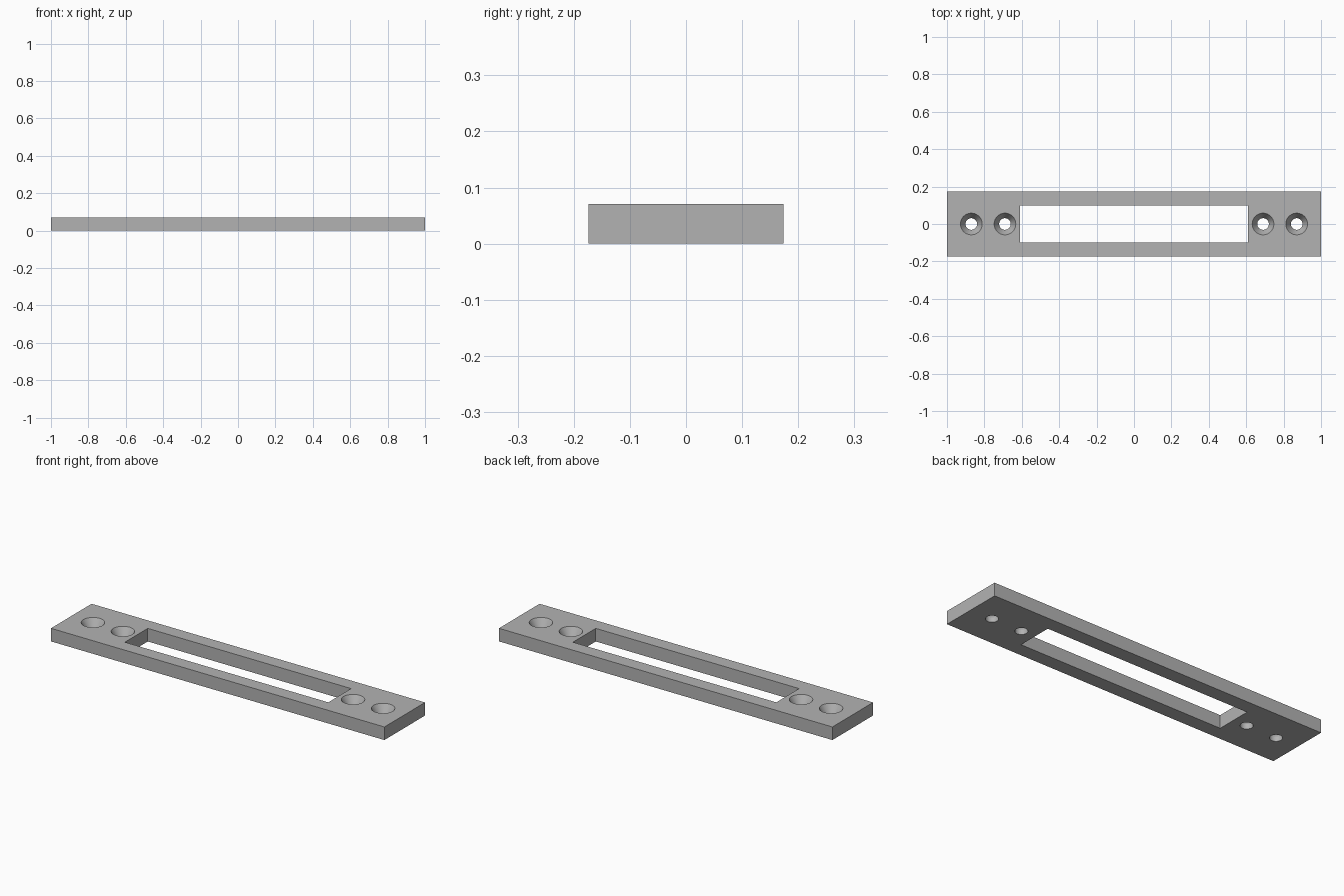
import bpy
import bmesh
import math
from mathutils import Matrix, Vector

LENGTH, WIDTH, THICK = 2.0, 0.348, 0.071
WINDOW_LENGTH, WINDOW_WIDTH = 1.22, 0.196
HOLE_R, SINK_R, SINK_DEPTH = 0.031, 0.058, 0.045

cube = bpy.data.objects.get("Cube")
if cube:
    bpy.data.objects.remove(cube, do_unlink=True)

grey = bpy.data.materials.new("plain grey")
grey.use_nodes = True
colour = (0.45, 0.45, 0.45, 1)
grey.diffuse_color = colour
grey.node_tree.nodes["Principled BSDF"].inputs["Base Color"].default_value = colour


def make_object(name, bm):
    bmesh.ops.recalc_face_normals(bm, faces=bm.faces)
    mesh = bpy.data.meshes.new(name)
    bm.to_mesh(mesh)
    bm.free()
    mesh.materials.append(grey)
    obj = bpy.data.objects.new(name, mesh)
    bpy.context.collection.objects.link(obj)
    return obj


def make_box(name, size):
    bm = bmesh.new()
    bmesh.ops.create_cube(bm, size=1)
    bmesh.ops.scale(bm, vec=Vector(size), verts=bm.verts)
    bmesh.ops.translate(bm, vec=(0, 0, THICK / 2), verts=bm.verts)
    return make_object(name, bm)


def make_screw_cutter(name, x):
    """Straight hole opening into a cone, carried past both plate faces."""
    slope = (SINK_R - HOLE_R) / SINK_DEPTH
    over = 0.02
    profile = [(HOLE_R, -over), (HOLE_R, THICK - SINK_DEPTH),
               (SINK_R + slope * over, THICK + over)]
    bm = bmesh.new()
    sides = 48
    rings = []
    for r, z in profile:
        ring = bmesh.ops.create_circle(bm, segments=sides, radius=r,
                                       matrix=Matrix.Translation((x, 0, z)))
        rings.append(ring["verts"])
    for low, high in zip(rings, rings[1:]):
        for i in range(sides):
            j = (i + 1) % sides
            bm.faces.new((low[i], low[j], high[j], high[i]))
    bm.faces.new(rings[0])
    bm.faces.new(rings[-1])
    return make_object(name, bm)


# Flat plate with a long central window and two countersunk holes at each end
plate = make_box("slotted_plate", (LENGTH, WIDTH, THICK))
cutters = [make_box("window_cutter", (WINDOW_LENGTH, WINDOW_WIDTH, THICK * 2))]
for side in (-1, 1):
    for x in (0.69, 0.87):
        cutters.append(make_screw_cutter("screw_hole_cutter", side * x))

bpy.ops.object.select_all(action="DESELECT")
plate.select_set(True)
bpy.context.view_layer.objects.active = plate
for cutter in cutters:
    cutter.hide_render = True
    mod = plate.modifiers.new("cut", "BOOLEAN")
    mod.operation = "DIFFERENCE"
    mod.solver = "EXACT"
    mod.object = cutter
    bpy.ops.object.modifier_apply(modifier=mod.name)
    bpy.data.objects.remove(cutter, do_unlink=True)

# Smooth hole walls, crisp rims
bpy.ops.object.shade_smooth_by_angle(angle=math.radians(25))
